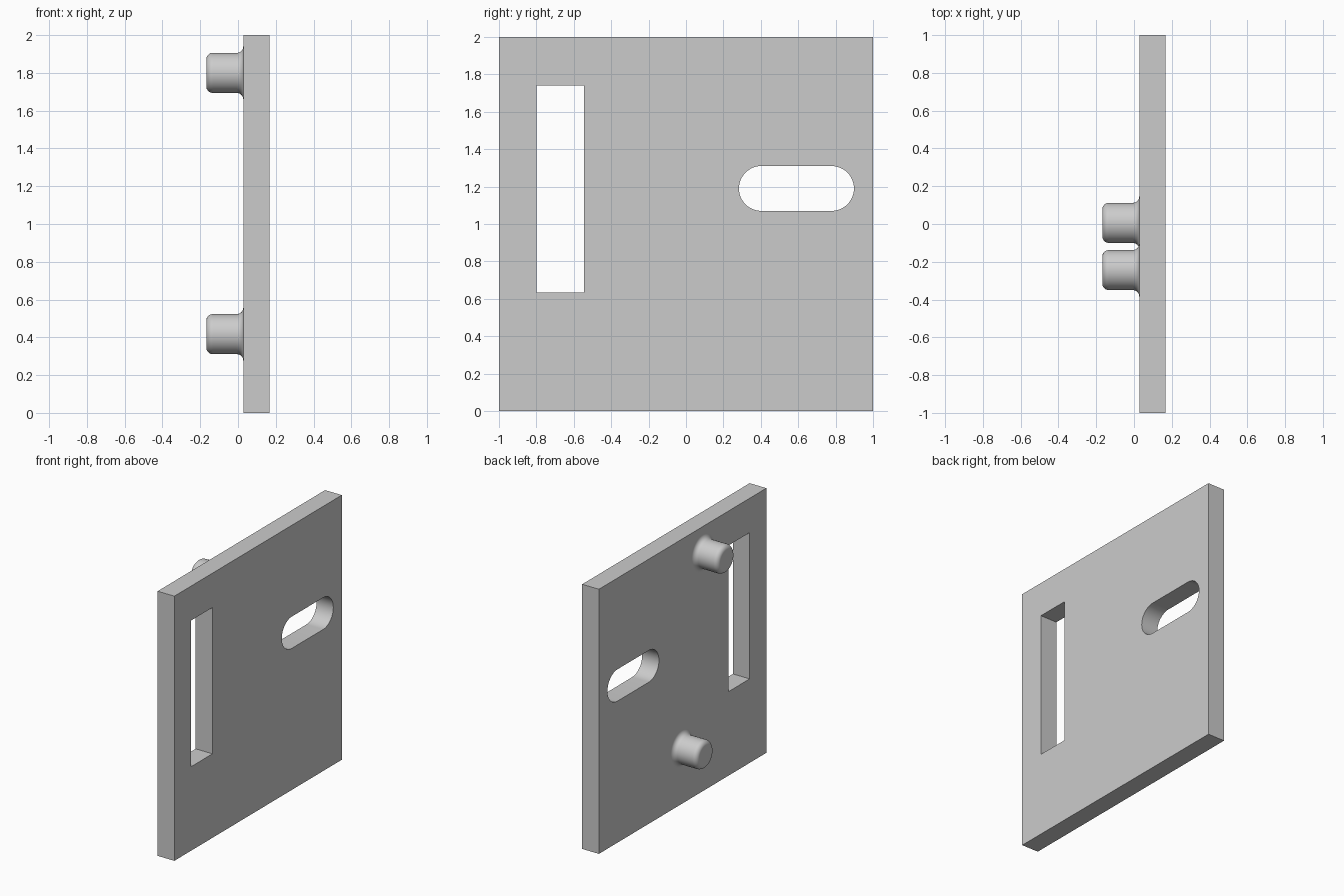
import bpy
import bmesh
import math
from mathutils import Matrix, Vector

default = bpy.data.objects.get("Cube")
if default:
    bpy.data.objects.remove(default, do_unlink=True)

BACK, FRONT = 0.028, 0.168     # plate faces along x
PEG_TIP = -0.168
PEG_R, ROUND = 0.106, 0.035

grey = bpy.data.materials.new("light_grey")
grey.use_nodes = True
grey.diffuse_color = (0.6, 0.6, 0.6, 1)
grey.node_tree.nodes["Principled BSDF"].inputs["Base Color"].default_value = (0.6, 0.6, 0.6, 1)


def add_object(name, bm):
    bmesh.ops.recalc_face_normals(bm, faces=bm.faces)
    mesh = bpy.data.meshes.new(name)
    bm.to_mesh(mesh)
    bm.free()
    mesh.materials.append(grey)
    obj = bpy.data.objects.new(name, mesh)
    bpy.context.collection.objects.link(obj)
    return obj


def prism(name, outline, x0, x1):
    """Extrude a (y, z) outline along x."""
    bm = bmesh.new()
    face = bm.faces.new([bm.verts.new((x0, y, z)) for y, z in outline])
    moved = bmesh.ops.extrude_face_region(bm, geom=[face])["geom"]
    verts = [v for v in moved if isinstance(v, bmesh.types.BMVert)]
    bmesh.ops.translate(bm, verts=verts, vec=(x1 - x0, 0, 0))
    return add_object(name, bm)


def rectangle(y0, y1, z0, z1):
    return [(y0, z0), (y1, z0), (y1, z1), (y0, z1)]


def stadium(y0, y1, z, r, steps=24):
    points = []
    for centre, start in ((y1 - r, -math.pi / 2), (y0 + r, math.pi / 2)):
        for i in range(steps + 1):
            a = start + math.pi * i / steps
            points.append((centre + r * math.cos(a), z + r * math.sin(a)))
    return points


def smooth(obj):
    bpy.ops.object.select_all(action="DESELECT")
    obj.select_set(True)
    bpy.context.view_layer.objects.active = obj
    bpy.ops.object.shade_smooth_by_angle(angle=math.radians(30))


def peg(name, y, z, steps=8):
    """Lathe a peg with a flared foot and a rounded tip."""
    arc = [math.pi / 2 * i / steps for i in range(steps + 1)]
    foot = [(BACK - ROUND + ROUND * math.cos(a), PEG_R + ROUND - ROUND * math.sin(a)) for a in arc]
    tip = [(PEG_TIP + ROUND - ROUND * math.sin(a), PEG_R - ROUND + ROUND * math.cos(a)) for a in arc]
    profile = foot + tip + [(PEG_TIP, 0)]
    bm = bmesh.new()
    verts = [bm.verts.new((x, 0, r)) for x, r in profile]
    edges = [bm.edges.new(pair) for pair in zip(verts, verts[1:])]
    bmesh.ops.spin(bm, geom=verts + edges, cent=(0, 0, 0), axis=(1, 0, 0),
                   angle=math.tau, steps=48)
    bmesh.ops.remove_doubles(bm, verts=bm.verts, dist=0.0005)
    bmesh.ops.transform(bm, matrix=Matrix.Translation(Vector((0, y, z))), verts=bm.verts)
    smooth(add_object(name, bm))


# Plate with a tall rectangular window and a rounded slot
plate = prism("plate", rectangle(-1, 1, 0, 2), BACK, FRONT)
cutters = [
    prism("window_cutter", rectangle(-0.8, -0.545, 0.635, 1.74), -0.1, 0.3),
    prism("slot_cutter", stadium(0.283, 0.898, 1.19, 0.12), -0.1, 0.3),
]
for cutter in cutters:
    cut = plate.modifiers.new(cutter.name, "BOOLEAN")
    cut.operation, cut.solver, cut.object = "DIFFERENCE", "EXACT", cutter
    bpy.context.view_layer.objects.active = plate
    bpy.ops.object.modifier_apply(modifier=cut.name)
    bpy.data.objects.remove(cutter, do_unlink=True)
smooth(plate)

# Two pegs on the rear side
peg("upper_peg", -0.244, 1.80)
peg("lower_peg", 0.006, 0.417)
